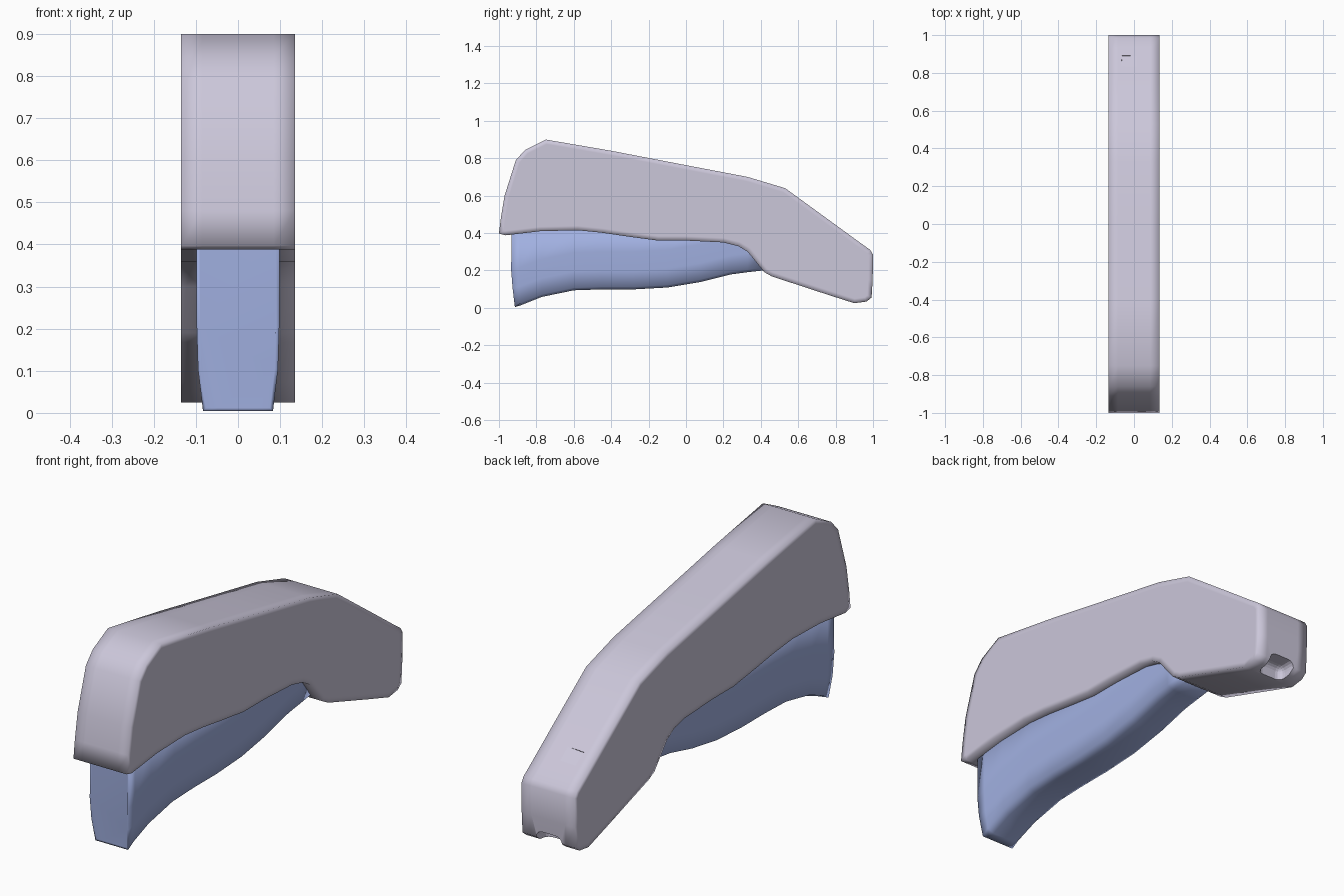
import bpy, bmesh, math

if "Cube" in bpy.data.objects:
    bpy.data.objects.remove(bpy.data.objects["Cube"])


def material(name, rgb):
    m = bpy.data.materials.new(name)
    m.diffuse_color = (*rgb, 1)
    m.use_nodes = True
    m.node_tree.nodes["Principled BSDF"].inputs["Base Color"].default_value = m.diffuse_color
    return m


def loft(name, rings, mat, cap_inset=0.0):
    """Skin a list of closed rings and cap both ends."""
    bm = bmesh.new()
    loops = [[bm.verts.new(p) for p in ring] for ring in rings]
    n = len(loops[0])
    for a, b in zip(loops, loops[1:]):
        for i in range(n):
            j = (i + 1) % n
            bm.faces.new((a[i], a[j], b[j], b[i]))
    caps = [bm.faces.new(loops[0][::-1]), bm.faces.new(loops[-1])]
    bmesh.ops.recalc_face_normals(bm, faces=bm.faces)
    if cap_inset:
        bmesh.ops.inset_individual(bm, faces=caps, thickness=cap_inset,
                                   use_even_offset=True)
    for f in bm.faces:
        f.smooth = True
    me = bpy.data.meshes.new(name)
    bm.to_mesh(me)
    bm.free()
    ob = bpy.data.objects.new(name, me)
    bpy.context.collection.objects.link(ob)
    me.materials.append(mat)
    return ob


def cutter(name, loc, size, rot=(0, 0, 0), bevel=0.0):
    bpy.ops.mesh.primitive_cube_add(size=1, location=loc, rotation=rot)
    ob = bpy.context.object
    ob.name = name
    ob.scale = size
    bpy.ops.object.transform_apply(location=False, rotation=False, scale=True)
    if bevel:
        b = ob.modifiers.new("round", 'BEVEL')
        b.width, b.segments = bevel, 4
    ob.hide_render = True
    ob.display_type = 'WIRE'
    return ob


shell = material("shell_grey", (0.60, 0.57, 0.70))
blue = material("lever_blue", (0.36, 0.44, 0.76))

# Body: side profile (y, z) swept across x with supporting loops near the edges
profile = [
    (-1.0, 0.397), (-0.99, 0.48), (-0.97, 0.60), (-0.91, 0.79), (-0.86, 0.845),
    (-0.75, 0.90), (-0.40, 0.84), (0.0, 0.763), (0.33, 0.70), (0.53, 0.64),
    (0.80, 0.444), (0.93, 0.349), (0.985, 0.31), (1.0, 0.285), (0.998, 0.15),
    (0.992, 0.055), (0.965, 0.034), (0.90, 0.025), (0.75, 0.073), (0.46, 0.168),
    (0.42, 0.19), (0.33, 0.30), (0.28, 0.33), (0.20, 0.35), (0.0, 0.36),
    (-0.15, 0.36), (-0.30, 0.38), (-0.45, 0.402), (-0.58, 0.415),
    (-0.78, 0.41), (-0.965, 0.388)]
body = loft("body", [[(x, y, z) for y, z in profile]
                     for x in (-0.135, -0.085, 0.085, 0.135)], shell, 0.024)

# Rounded finger notch at the rear bottom, and shallow mark on the rear slope
notch = cutter("notch_cutter", (0, 0.98, 0.0), (0.13, 0.15, 0.17), bevel=0.03)
slope = math.atan2(-0.32, 0.44)
mark = cutter("mark_cutter", (-0.008, 0.866, 0.404), (0.115, 0.07, 0.016),
              rot=(slope, math.radians(-4), 0))
for c in (notch, mark):
    m = body.modifiers.new(c.name, 'BOOLEAN')
    m.operation = 'DIFFERENCE'
    m.object = c
    m.solver = 'EXACT'

# Lever: cross-sections (y, bottom z, bottom half width) running front to back
sections = [(-0.915, 0.004, 0.083), (-0.88, 0.016, 0.085), (-0.77, 0.06, 0.087),
            (-0.60, 0.095, 0.088), (-0.45, 0.10, 0.088), (-0.28, 0.10, 0.088),
            (-0.10, 0.11, 0.088), (0.08, 0.14, 0.088), (0.24, 0.18, 0.088),
            (0.33, 0.192, 0.088), (0.42, 0.202, 0.086)]
rings = []
for k, (y, z, w) in enumerate(sections):
    lean = 1.0 if k == 0 else 0.4 if k == 1 else 0.0
    half = [(w * 0.6, z - 0.001 * (k > 0), 0), (w, z + 0.012 * (k > 0), 0),
            (0.095, z + 0.10, 0.012), (0.098, z + 0.2, 0.02),
            (0.098, 0.44, 0.016)]
    ring = [(x, y - lean * dy, h) for x, h, dy in half]
    rings.append(ring + [(-x, yy, h) for x, yy, h in reversed(ring)])
lever = loft("lever", rings, blue, 0.008)
